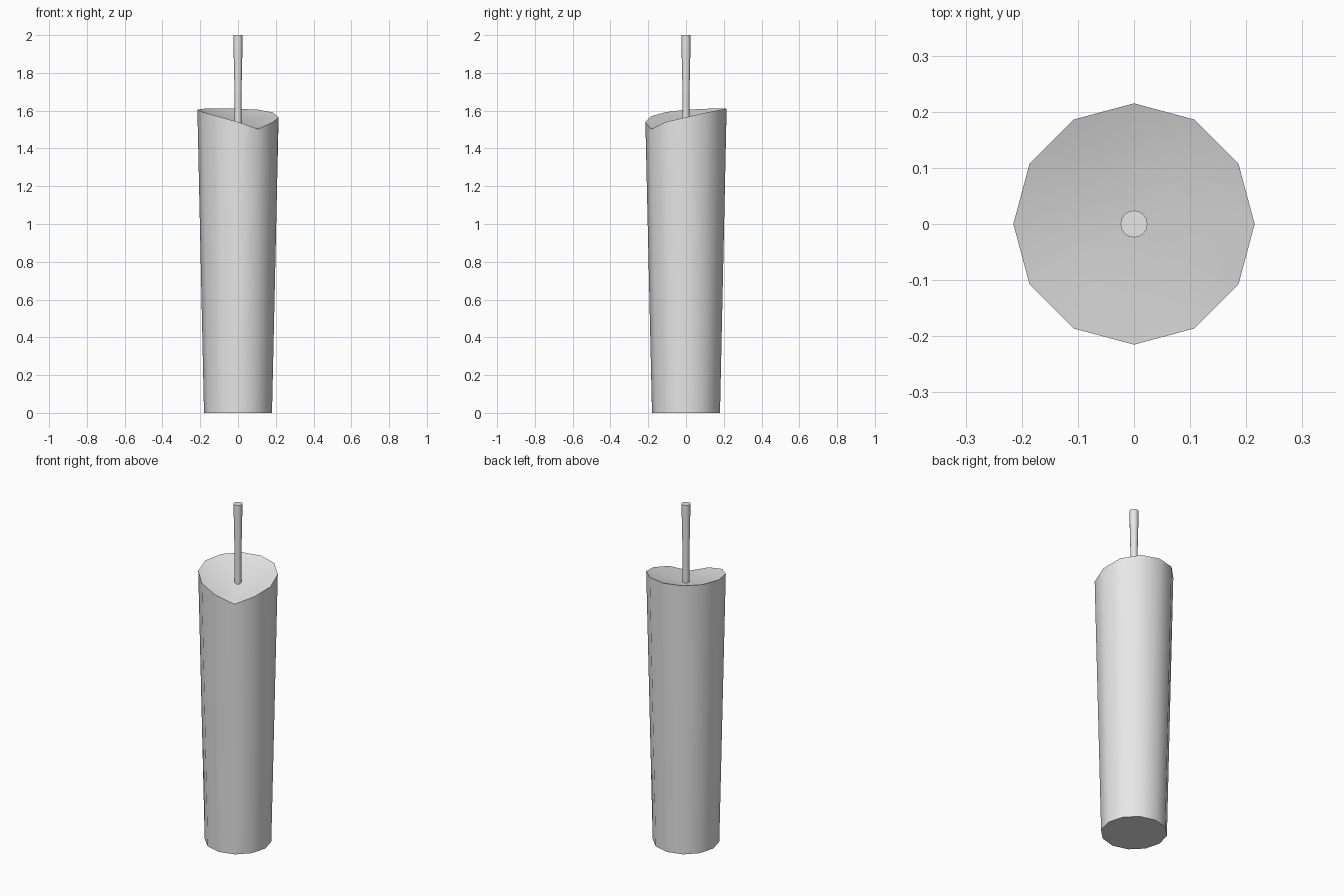
import bpy, bmesh
from math import sin, cos, pi, radians

cube = bpy.data.objects.get("Cube")
if cube:
    bpy.data.objects.remove(cube, do_unlink=True)

mat = bpy.data.materials.new("plain_grey")
mat.use_nodes = True
grey = (0.8, 0.8, 0.8, 1)
mat.diffuse_color = grey
mat.node_tree.nodes["Principled BSDF"].inputs["Base Color"].default_value = grey


def lathe(name, rings, top_centre, sides=12):
    """Skin rings of (radius, heights) and close both ends."""
    bm = bmesh.new()
    loops = []
    for radius, heights in rings:
        if not isinstance(heights, list):
            heights = [heights] * sides
        loops.append([bm.verts.new((radius * cos(2 * pi * i / sides),
                                    radius * sin(2 * pi * i / sides), heights[i]))
                      for i in range(sides)])
    for low, high in zip(loops, loops[1:]):
        for i in range(sides):
            j = (i + 1) % sides
            bm.faces.new((low[i], low[j], high[j], high[i]))
    bm.faces.new(loops[0][::-1])
    tip = bm.verts.new((0, 0, top_centre))
    for i in range(sides):
        bm.faces.new((loops[-1][i], loops[-1][(i + 1) % sides], tip))
    mesh = bpy.data.meshes.new(name)
    bm.to_mesh(mesh)
    bm.free()
    mesh.materials.append(mat)
    obj = bpy.data.objects.new(name, mesh)
    bpy.context.collection.objects.link(obj)
    bpy.ops.object.select_all(action="DESELECT")
    obj.select_set(True)
    bpy.context.view_layer.objects.active = obj
    bpy.ops.object.shade_smooth_by_angle(angle=radians(40))
    return obj


# Tapered wax body with an uneven melted rim, dished to the wick
rim = [1.565, 1.59, 1.605, 1.61, 1.612, 1.61,
       1.605, 1.592, 1.57, 1.54, 1.502, 1.54]
lathe("candle_body", [(0.18, 0), (0.215, rim)], 1.53)

# Thin wick with a thicker tip
lathe("wick", [(0.018, 1.51), (0.018, 1.68), (0.023, 1.9), (0.024, 2)], 2, sides=16)
